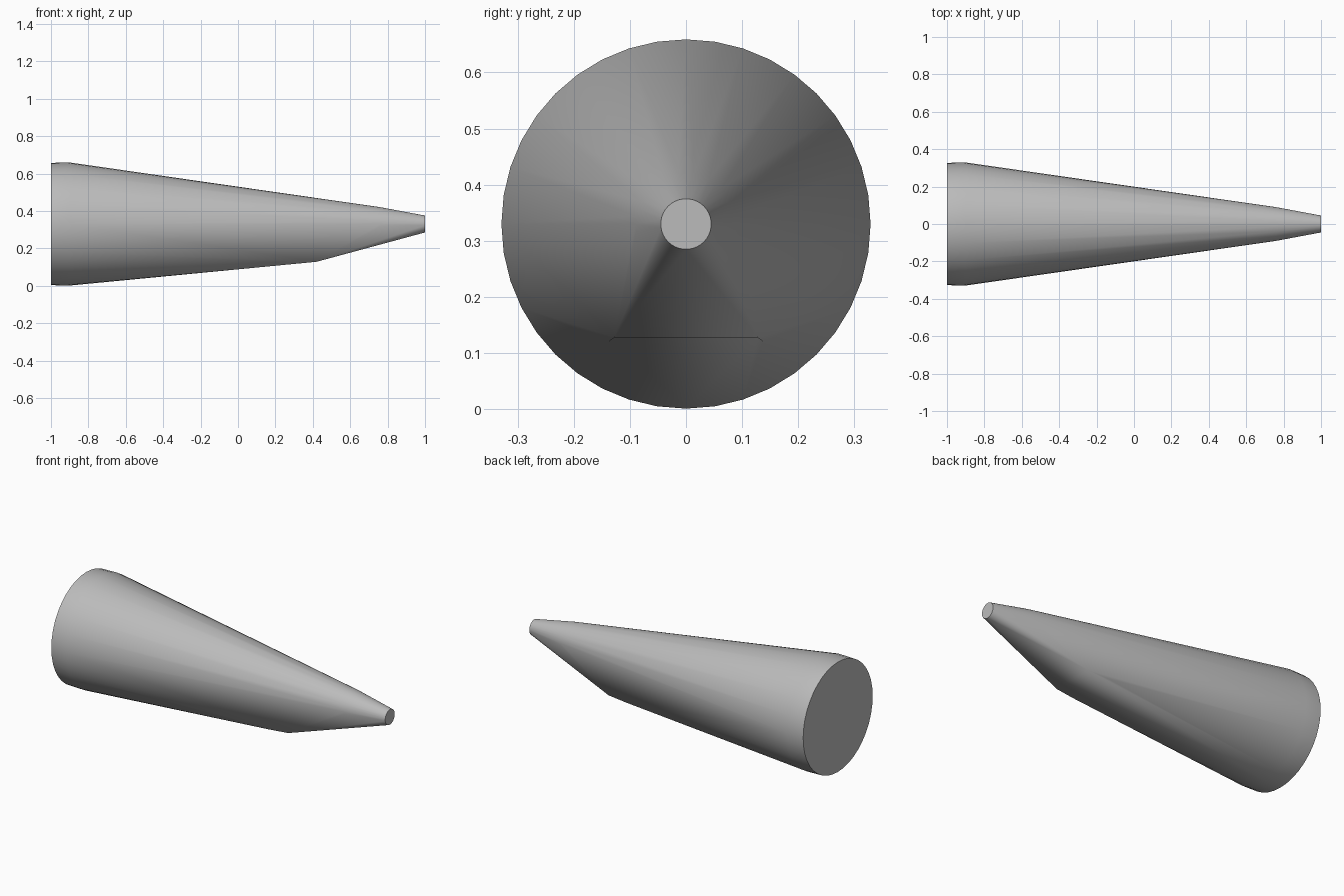
import bpy
import bmesh
from math import cos, sin, pi, radians

cube = bpy.data.objects.get("Cube")
if cube:
    bpy.data.objects.remove(cube, do_unlink=True)

AXIS_Z = 0.33
SIDES = 40

grey = bpy.data.materials.new("mid_grey")
grey.use_nodes = True
colour = (0.5, 0.5, 0.5, 1)
grey.diffuse_color = colour
grey.node_tree.nodes["Principled BSDF"].inputs["Base Color"].default_value = colour

bm = bmesh.new()

# Round sections along the axis: straight collar, long taper, steeper tip
for x, radius in ((-1, 0.327), (-0.9, 0.329), (0.76, 0.09), (1, 0.045)):
    for i in range(SIDES):
        a = 2 * pi * i / SIDES
        bm.verts.new((x, radius * cos(a), AXIS_Z + radius * sin(a)))

# Wide chin under the front of the cone
for side in (-1, 1):
    bm.verts.new((0.3, side * 0.137, 0.121))
    bm.verts.new((0.42, side * 0.128, 0.128))

# Stretch a skin over the sections and the chin
hull = bmesh.ops.convex_hull(bm, input=bm.verts[:])
loose = [v for v in bm.verts if not v.link_faces]
bmesh.ops.delete(bm, geom=loose, context='VERTS')

# Merge each end into one flat cap
for end in (-1, 1):
    cap = [f for f in bm.faces if all(abs(v.co.x - end) < 1e-4 for v in f.verts)]
    bmesh.ops.dissolve_faces(bm, faces=cap)
bmesh.ops.recalc_face_normals(bm, faces=bm.faces[:])

mesh = bpy.data.meshes.new("tapered_cone")
bm.to_mesh(mesh)
bm.free()
mesh.materials.append(grey)
cone = bpy.data.objects.new("tapered_cone", mesh)
bpy.context.collection.objects.link(cone)

# Smooth skin with crisp end rims
bpy.ops.object.select_all(action='DESELECT')
cone.select_set(True)
bpy.context.view_layer.objects.active = cone
bpy.ops.object.shade_smooth_by_angle(angle=radians(60))
